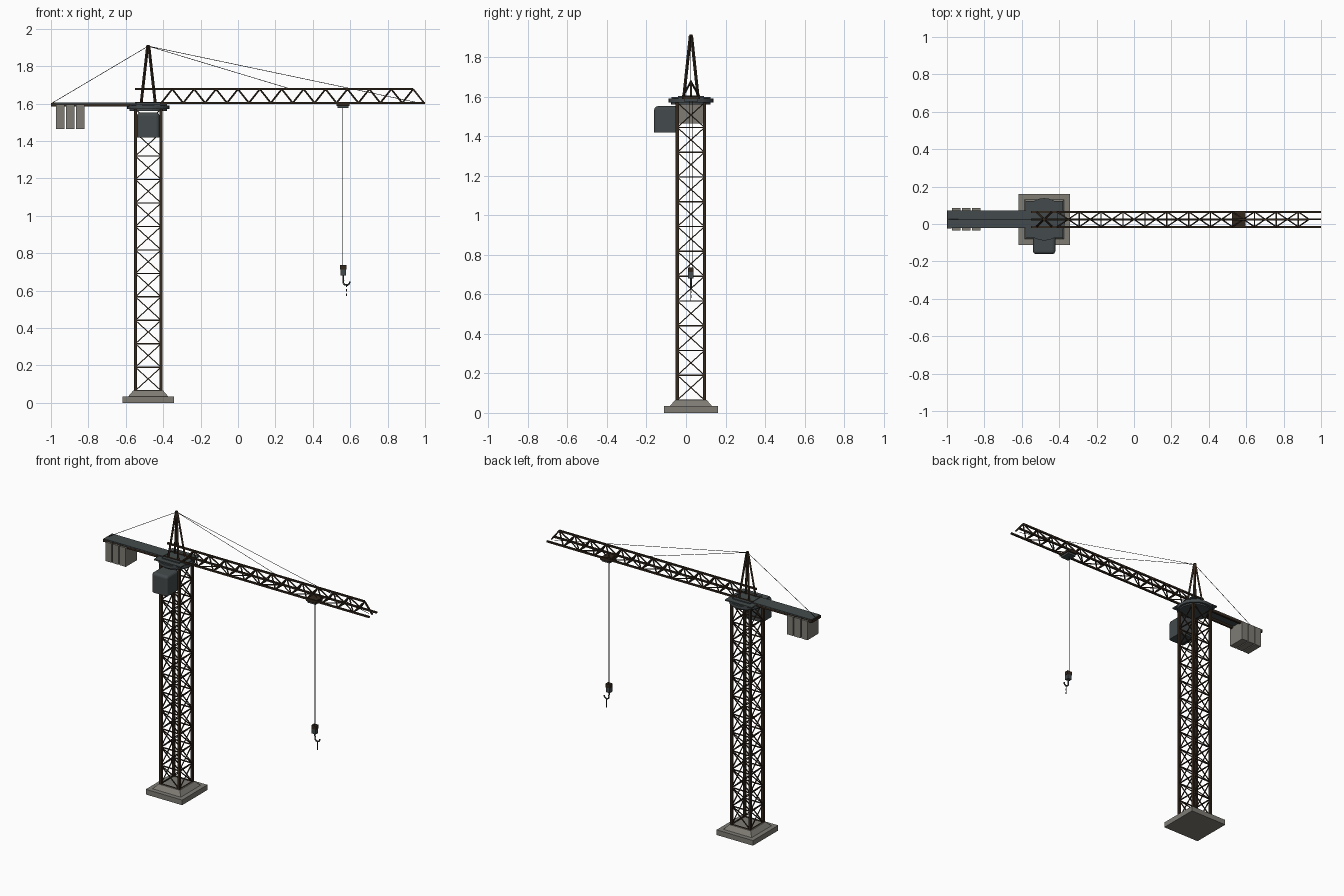
import bpy, bmesh, math
from mathutils import Vector, Matrix

if "Cube" in bpy.data.objects:
    bpy.data.objects.remove(bpy.data.objects["Cube"])

TX, TY = -0.48, 0.025      # tower axis
HOOK_X = 0.562


def material(name, rgb):
    m = bpy.data.materials.new(name)
    m.use_nodes = True
    m.diffuse_color = (*rgb, 1)
    m.node_tree.nodes["Principled BSDF"].inputs["Base Color"].default_value = (*rgb, 1)
    return m


LATTICE = material("dark brown steel", (0.032, 0.02, 0.012))
STEEL = material("slate steel", (0.057, 0.068, 0.072))
CONCRETE = material("concrete grey", (0.21, 0.2, 0.175))
ROPE = material("rope black", (0.02, 0.02, 0.02))


def finish(name, bm, mat):
    bmesh.ops.recalc_face_normals(bm, faces=bm.faces)
    me = bpy.data.meshes.new(name)
    bm.to_mesh(me)
    bm.free()
    ob = bpy.data.objects.new(name, me)
    bpy.context.collection.objects.link(ob)
    me.materials.append(mat)
    return ob


def add_box(bm, x, y, z):
    """Box from (low, high) ranges."""
    mid = Vector([(r[0] + r[1]) / 2 for r in (x, y, z)])
    size = [r[1] - r[0] for r in (x, y, z)]
    bmesh.ops.create_cube(bm, size=1, matrix=Matrix.Translation(mid) @ Matrix.Diagonal((*size, 1)))


def box(name, mat, x, y, z):
    bm = bmesh.new()
    add_box(bm, x, y, z)
    return finish(name, bm, mat)


def around(c, h):
    return (c - h, c + h)


def beam(bm, a, b, w, sides=4):
    """Square bar or round rod of width w between two points."""
    a, b = Vector(a), Vector(b)
    d = b - a
    m = Matrix.Translation((a + b) / 2) @ d.to_track_quat("Z", "Y").to_matrix().to_4x4()
    r = w / 2
    if sides == 4:
        m = m @ Matrix.Rotation(math.pi / 4, 4, "Z")
        r *= math.sqrt(2)
    bmesh.ops.create_cone(bm, cap_ends=True, segments=sides, radius1=r, radius2=r, depth=d.length, matrix=m)


# Concrete footing: slab with a sloped plinth
box("base_slab", CONCRETE, around(TX, 0.137), around(TY, 0.136), (0, 0.035))
bm = bmesh.new()
bmesh.ops.create_cone(bm, cap_ends=True, segments=4, radius1=0.15, radius2=0.114, depth=0.03,
                      matrix=Matrix.Translation((TX, TY, 0.05)) @ Matrix.Rotation(math.pi / 4, 4, "Z"))
finish("base_plinth", bm, CONCRETE)

# Tower mast: four legs with ring bars and crossed braces per bay
legs, braces = bmesh.new(), bmesh.new()
H, Z0, BAYS = 0.069, 0.065, 12
BAY = (1.57 - Z0) / BAYS
corners = [(TX + sx * H, TY + sy * H) for sx, sy in ((-1, -1), (1, -1), (1, 1), (-1, 1))]
for i, p in enumerate(corners):
    q = corners[(i + 1) % 4]
    beam(legs, (*p, Z0 - 0.01), (*p, 1.575), 0.016)
    for k in range(BAYS + 1):
        z = Z0 + k * BAY
        beam(braces, (*p, z), (*q, z), 0.0065)
        if k < BAYS:
            beam(braces, (*p, z), (*q, z + BAY), 0.0055)
            beam(braces, (*q, z), (*p, z + BAY), 0.0055)
finish("mast_legs", legs, LATTICE)
finish("mast_braces", braces, LATTICE)

# Slewing platform: stepped round bearing under a square plate
bm = bmesh.new()
for r, z0, z1 in ((0.1, 1.56, 1.57), (0.113, 1.57, 1.59)):
    beam(bm, (TX, TY, z0), (TX, TY, z1), 2 * r, 32)
finish("slew_ring", bm, STEEL)
box("slew_plate", STEEL, around(TX, 0.101), around(TY, 0.099), (1.59, 1.598))
box("slew_head", STEEL, around(TX, 0.065), around(TY, 0.065), (1.598, 1.605))

# Operator cab hung on the front of the mast, rounded at the front and top
bm = bmesh.new()
add_box(bm, around(TX, 0.06), (-0.161, -0.046), (1.418, 1.552))
front, top = min(v.co.y for v in bm.verts), max(v.co.z for v in bm.verts)
rounded = []
for e in bm.edges:
    a, b = (v.co for v in e.verts)
    upright_front = abs(a.z - b.z) > 0.1 and abs(a.y - front) < 0.001
    on_top = min(a.z, b.z) > top - 0.001
    at_back = min(a.y, b.y) > front + 0.01
    if upright_front or (on_top and not at_back):
        rounded.append(e)
bmesh.ops.bevel(bm, geom=rounded, offset=0.018, segments=4, profile=0.5, affect="EDGES")
finish("cab", bm, STEEL)

# Tower peak: four legs meeting at the apex
APEX = (TX, TY, 1.907)
bm = bmesh.new()
for sx in (-1, 1):
    for sy in (-1, 1):
        beam(bm, (TX + sx * 0.038, TY + sy * 0.036, 1.6), (TX + sx * 0.003, TY + sy * 0.003, 1.909), 0.011)
add_box(bm, around(TX, 0.007), around(TY, 0.007), (1.897, 1.914))
finish("tower_peak", bm, LATTICE)

# Jib: triangular truss
JIB_START, JIB_END, BOT, TOP, W = -0.41, 0.995, 1.603, 1.677, 0.04
N = 12
PITCH = (JIB_END - JIB_START) / N
PEAK_END = JIB_END - PITCH / 2
chords, web = bmesh.new(), bmesh.new()
for s in (-1, 1):
    beam(chords, (-0.55, TY + s * W, BOT), (1.0, TY + s * W, BOT), 0.011)
beam(chords, (-0.55, TY, TOP), (PEAK_END, TY, TOP), 0.011)
beam(chords, (PEAK_END, TY, TOP), (JIB_END, TY, BOT), 0.009)
for k in range(N):
    x = JIB_START + k * PITCH
    beam(web, (x, TY - W, BOT), (x, TY + W, BOT), 0.006)
    flip = 1 if k % 2 else -1
    if k < N - 1:
        beam(web, (x, TY - flip * W, BOT), (x + PITCH, TY + flip * W, BOT), 0.005)
    for s in (-1, 1):
        beam(web, (x, TY + s * W, BOT), (x + PITCH / 2, TY, TOP), 0.007)
        if k < N - 1:
            beam(web, (x + PITCH / 2, TY, TOP), (x + PITCH, TY + s * W, BOT), 0.007)
finish("jib_chords", chords, LATTICE)
finish("jib_web", web, LATTICE)

# Counter jib: deck on two side beams, with hanging ballast blocks
box("counter_jib_deck", STEEL, (-0.995, -0.55), around(TY, 0.046), (1.598, 1.605))
bm = bmesh.new()
for s in (-1, 1):
    add_box(bm, (-0.995, -0.55), around(TY + s * 0.04, 0.007), (1.584, 1.598))
add_box(bm, (-1.0, -0.975), around(TY, 0.048), (1.584, 1.603))
finish("counter_jib_beams", bm, LATTICE)
for i in range(3):
    x = -0.951 + i * 0.0535
    box(f"counterweight_{i + 1}", CONCRETE, around(x, 0.023), around(TY, 0.06), (1.465, 1.594))

# Stay cables from the apex
bm = bmesh.new()
for x, z in ((-0.99, 1.605), (0.285, TOP), (0.97, BOT)):
    beam(bm, APEX, (x, TY, z), 0.003, 6)
finish("stay_cables", bm, ROPE)

# Trolley, hoist ropes and hook block
box("trolley", LATTICE, around(HOOK_X, 0.035), around(TY, 0.045), (1.588, 1.603))
box("trolley_carriage", STEEL, around(HOOK_X, 0.03), around(TY, 0.036), (1.575, 1.588))
bm = bmesh.new()
for s in (-1, 1):
    x, y = HOOK_X + s * 0.002, TY - s * 0.006
    beam(bm, (x, y, 0.73), (x, y, 1.58), 0.002, 6)
finish("hoist_ropes", bm, ROPE)
box("hook_block_top", LATTICE, around(HOOK_X, 0.017), around(TY, 0.014), (0.712, 0.737))
box("hook_block", STEEL, around(HOOK_X, 0.015), around(TY, 0.014), (0.68, 0.712))

# Hook: shank and curved claw
bm = bmesh.new()
path = [(HOOK_X, 0.685), (HOOK_X, 0.66)]
for i in range(9):
    a = math.radians(150 + i * 27)
    path.append((HOOK_X + 0.018 + 0.018 * math.cos(a), 0.647 + 0.018 * math.sin(a)))
for p, q in zip(path, path[1:]):
    beam(bm, (p[0], TY, p[1]), (q[0], TY, q[1]), 0.009, 8)
finish("hook", bm, STEEL)

# Short chain below the hook, links turned alternately
bm = bmesh.new()
for i in range(5):
    w = (0.001, 0.003) if i % 2 else (0.003, 0.001)
    z = 0.625 - i * 0.012
    add_box(bm, around(HOOK_X + 0.018, w[0]), around(TY, w[1]), around(z, 0.007))
finish("chain", bm, ROPE)
